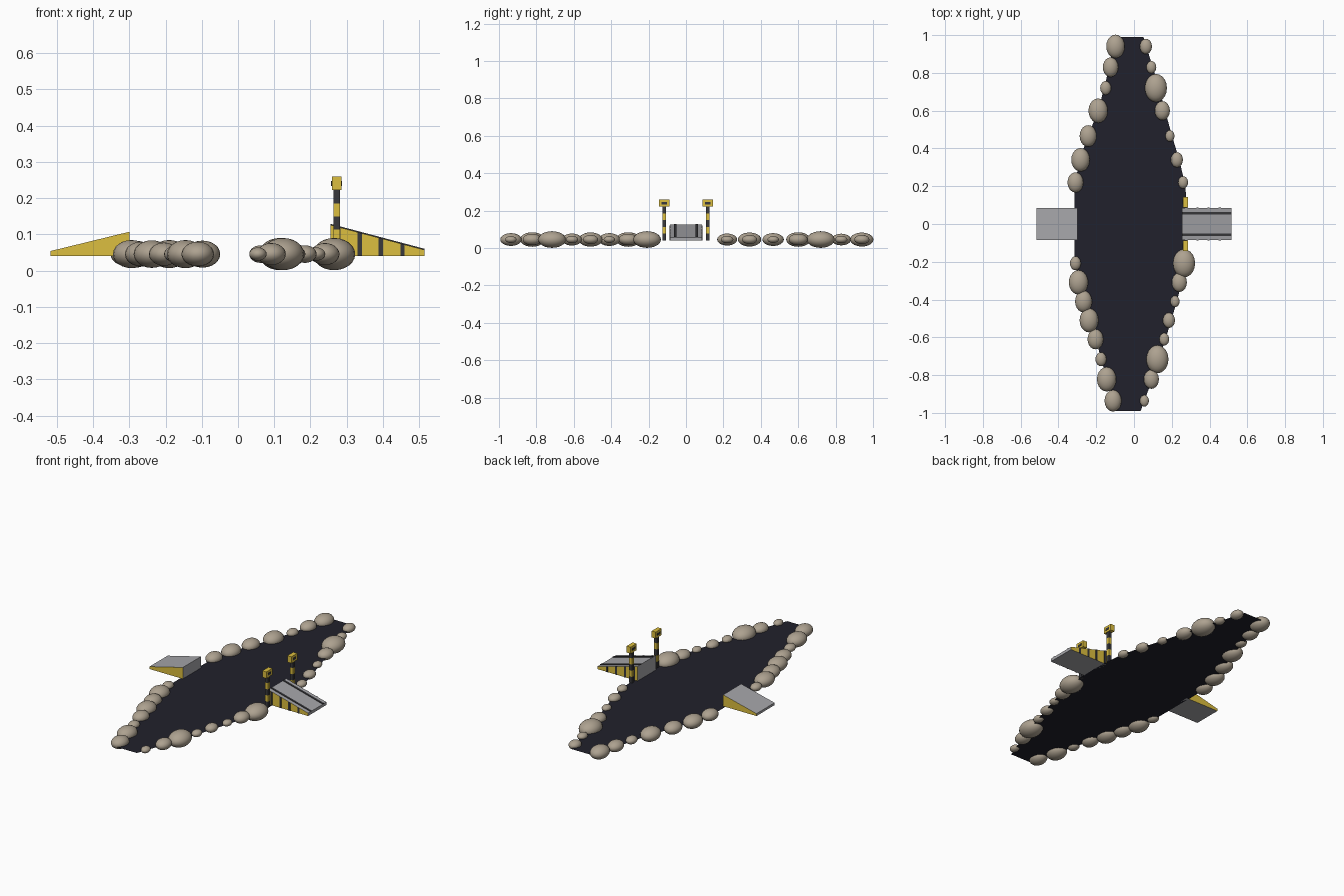
import bpy, bmesh

if "Cube" in bpy.data.objects:
    bpy.data.objects.remove(bpy.data.objects["Cube"])

def mat(name, c):
    m = bpy.data.materials.new(name)
    m.diffuse_color = (*c, 1)
    m.use_nodes = True
    m.node_tree.nodes["Principled BSDF"].inputs["Base Color"].default_value = m.diffuse_color
    return m

DARK = mat("pit_dark", (0.015, 0.015, 0.025))
ROCK = mat("rock_tan", (0.42, 0.36, 0.28))
YELLOW = mat("paint_yellow", (0.72, 0.52, 0.05))
BLACK = mat("paint_black", (0.04, 0.04, 0.045))
GREY = mat("metal_grey", (0.38, 0.38, 0.40))

def finish(name, bm, *mats):
    bmesh.ops.recalc_face_normals(bm, faces=bm.faces)
    me = bpy.data.meshes.new(name)
    bm.to_mesh(me)
    bm.free()
    for m in mats:
        me.materials.append(m)
    ob = bpy.data.objects.new(name, me)
    bpy.context.collection.objects.link(ob)
    return ob

def prism(name, profile, y0, y1, mat_main, mat_side=None):
    """Extrude an xz profile along y; the end caps may take a second colour."""
    bm = bmesh.new()
    a = [bm.verts.new((x, y0, z)) for x, z in profile]
    b = [bm.verts.new((x, y1, z)) for x, z in profile]
    n = len(a)
    for i in range(n):
        bm.faces.new((a[i], a[(i + 1) % n], b[(i + 1) % n], b[i]))
    for cap in (a, b):
        bm.faces.new(cap).material_index = 1 if mat_side else 0
    return finish(name, bm, mat_main, *([mat_side] if mat_side else []))

def box(name, x0, x1, y0, y1, z0, z1, m):
    return prism(name, [(x0, z0), (x1, z0), (x1, z1), (x0, z1)], y0, y1, m)

BASE = 0.04

# flat dark chasm sheet
right = [(.05, .99), (.115, .78), (.165, .6), (.2, .47), (.24, .34), (.272, .2), (.285, 0),
         (.275, -.2), (.23, -.4), (.17, -.6), (.105, -.8), (.035, -.99)]
left = [(-.1, .99), (-.15, .75), (-.19, .6), (-.25, .45), (-.29, .33), (-.315, .2),
        (-.315, -.2), (-.265, -.42), (-.205, -.6), (-.15, -.8), (-.095, -.99)]
bm = bmesh.new()
bm.faces.new([bm.verts.new((x, y, BASE)) for x, y in left + right[::-1]])
finish("chasm_floor", bm, DARK)

# rim boulders: x position per row, sizes repeat in a cycle
rows = [.94, .83, .72, .60, .466, .34, .22, -.208, -.309, -.41, -.51, -.61, -.716, -.822, -.936]
left_x = [.098, .124, .15, .19, .243, .283, .31, .31, .294, .267, .238, .204, .175, .145, .111]
right_x = [.063, .092, .116, .15, .19, .227, .26, .265, .24, .217, .185, .16, .124, .092, .055]
left_r = [.049, .041, .029, .051, .045, .049, .042, .029, .051, .045, .05, .042, .029, .051, .045]
right_r = [.032, .026, .0585, .04, .024, .032, .026, .0585, .04, .024, .032, .026, .0585, .04, .024]

def boulders(name, xs, rs, side):
    for i, (x, y, r) in enumerate(zip(xs, rows, rs)):
        bm = bmesh.new()
        bmesh.ops.create_uvsphere(bm, u_segments=20, v_segments=12, radius=r)
        for v in bm.verts:
            v.co = (v.co.x + side * x, v.co.y * 1.27 + y, v.co.z * .76 + .0455)
        for f in bm.faces:
            f.smooth = True
        finish(f"{name}_{i + 1}", bm, ROCK)

boulders("left_boulder", left_x, left_r, -1)
boulders("right_boulder", right_x, right_r, 1)

# landing ramp on the left
prism("landing_ramp", [(-.517, BASE), (-.3, BASE), (-.3, .107), (-.517, .054)],
      -.084, .084, GREY, YELLOW)

# launch ramp on the right
X0, X1, Z0, Z1 = .255, .515, .126, .057

def slope(x):
    return Z0 + (Z1 - Z0) * (x - X0) / (X1 - X0)

prism("launch_ramp", [(X0, BASE), (X1, BASE), (X1, Z1), (X0, Z0)], -.085, .085, GREY, YELLOW)

for s, tag in ((-1, "front"), (1, "back")):
    # guide strip lying on the slope
    y = s * .057
    prism(f"{tag}_guide_strip", [(X0, Z0 - .002), (X1, Z1 - .002), (X1, Z1 + .003), (X0, Z0 + .003)],
          y - .006, y + .006, BLACK)
    # hazard stripes on the ramp side
    for i, x in enumerate((.277, .336, .394, .454)):
        a, b = x - .006, x + .006
        prism(f"{tag}_hazard_stripe_{i + 1}", [(a, BASE), (b, BASE), (b, slope(b)), (a, slope(a))],
              s * .084, s * .0875, BLACK)
    # banded signal post
    y, step = s * .116, .0364
    for i in range(5):
        z = BASE + i * step
        box(f"{tag}_post_band_{i + 1}", .263, .282, y - .0095, y + .0095, z, z + step,
            YELLOW if i % 2 else BLACK)
    # signal head with dark lamp slot
    box(f"{tag}_signal_head", .259, .285, y - .028, y + .028, .222, .26, YELLOW)
    box(f"{tag}_signal_lamp", .257, .287, y - .014, y + .014, .234, .247, BLACK)
